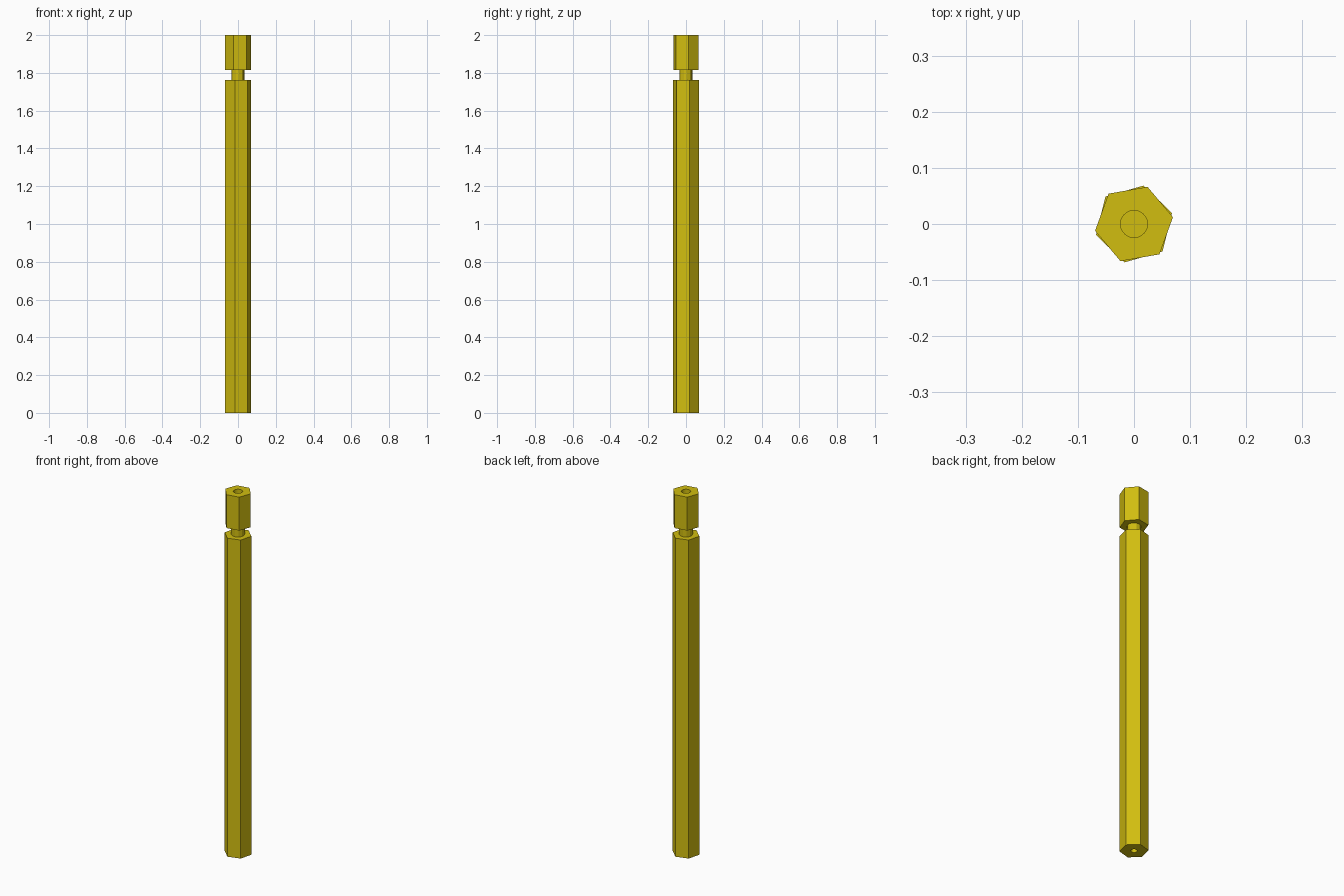
import bpy
import bmesh
from math import radians, tau
from mathutils import Vector, Matrix

default = bpy.data.objects.get("Cube")
if default:
    bpy.data.objects.remove(default, do_unlink=True)

SAMPLES = 48  # shared ring resolution, so polygons and bores join cleanly

brass = bpy.data.materials.new("yellow brass")
brass.use_nodes = True
colour = (0.64, 0.51, 0.005, 1)
brass.diffuse_color = colour
brass.node_tree.nodes["Principled BSDF"].inputs["Base Color"].default_value = colour


def ring_points(sides, radius, turn, z):
    """Regular polygon outline, sampled evenly along its sides."""
    def corner(k):
        return Matrix.Rotation(turn + tau * k / sides, 3, 'Z') @ Vector((radius, 0, 0))
    per_side = SAMPLES // sides
    for i in range(SAMPLES):
        k, step = divmod(i, per_side)
        yield corner(k).lerp(corner(k + 1), step / per_side) + Vector((0, 0, z))


def loft(name, rings, turn):
    """Skin a closed solid through (sides, radius, z) rings."""
    bm = bmesh.new()
    loops = [[bm.verts.new(p) for p in ring_points(s, r, turn, z)] for s, r, z in rings]
    for a, b in zip(loops, loops[1:]):
        for i in range(SAMPLES):
            j = (i + 1) % SAMPLES
            bm.faces.new((a[i], a[j], b[j], b[i]))
    bm.faces.new(loops[0])
    bm.faces.new(loops[-1])
    bmesh.ops.recalc_face_normals(bm, faces=bm.faces)
    mesh = bpy.data.meshes.new(name)
    bm.to_mesh(mesh)
    bm.free()
    mesh.materials.append(brass)
    obj = bpy.data.objects.new(name, mesh)
    bpy.context.collection.objects.link(obj)
    bpy.ops.object.select_all(action='DESELECT')
    obj.select_set(True)
    bpy.context.view_layer.objects.active = obj
    bpy.ops.object.shade_smooth_by_angle(angle=radians(20))
    return obj


HEX, ROUND = 6, SAMPLES
hex_radius = 0.0705
shaft_top, cap_bottom, cap_top = 1.762, 1.815, 2.0

# Long hexagonal shaft with a blind bore in its lower end
loft("shaft", [(ROUND, 0.016, 0.08), (ROUND, 0.016, 0),
               (HEX, hex_radius, 0), (HEX, hex_radius, shaft_top)], radians(16))

# Narrow faceted neck
loft("neck", [(12, 0.034, shaft_top), (12, 0.034, cap_bottom)], radians(10))

# Short hexagonal cap, slightly twisted, with a blind bore in its top
loft("cap", [(HEX, hex_radius, cap_bottom), (HEX, hex_radius, cap_top),
             (ROUND, 0.024, cap_top), (ROUND, 0.024, cap_top - 0.08)], radians(10))
